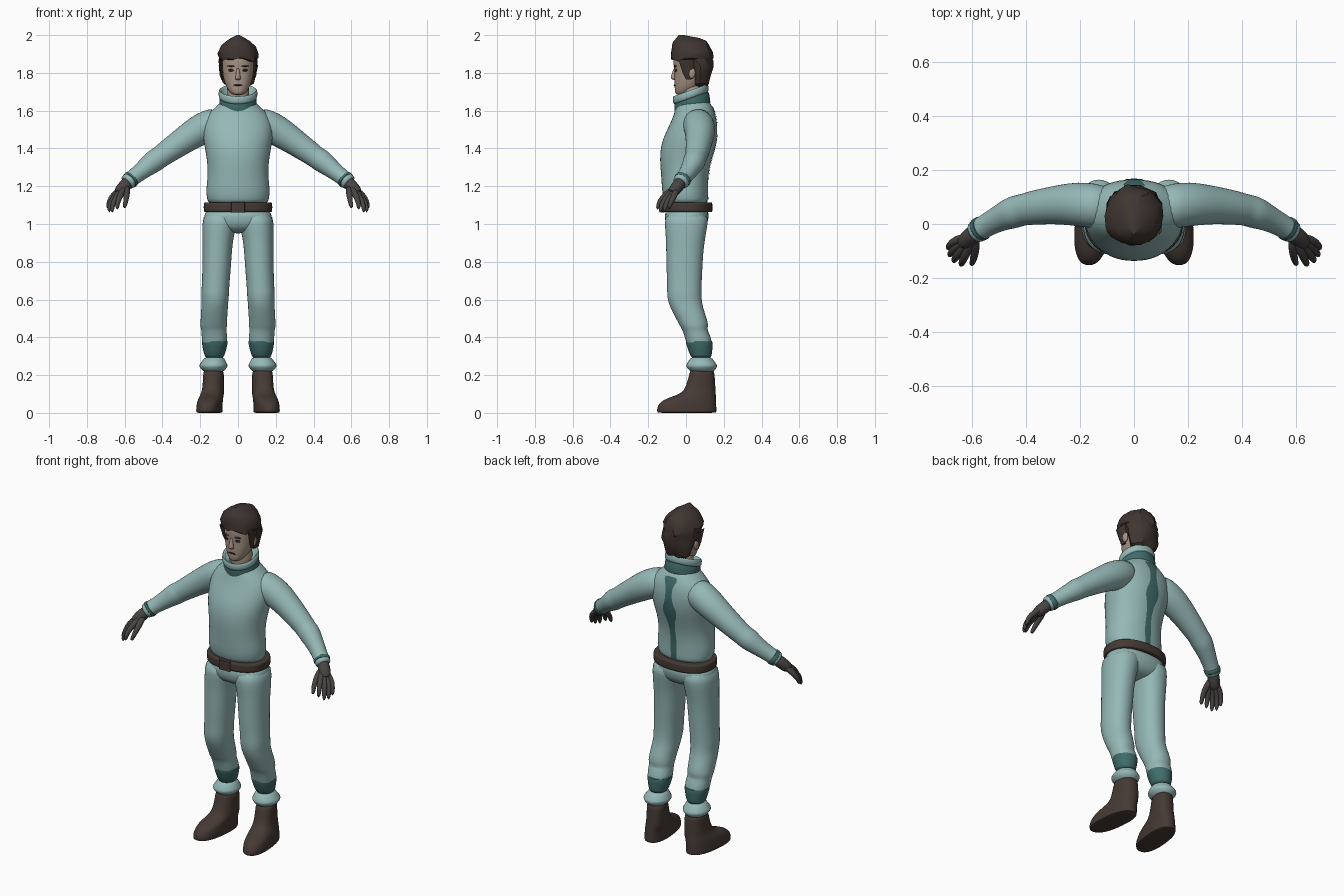
import bpy, bmesh, math, random
from mathutils import Vector

random.seed(4)


def material(name, rgb):
    m = bpy.data.materials.new(name)
    m.diffuse_color = (*rgb, 1)
    return m


CLOTH = material("pale_teal", (0.30, 0.48, 0.47))
TRIM = material("dark_teal", (0.05, 0.15, 0.145))
LEATHER = material("brown_leather", (0.06, 0.042, 0.034))
GLOVE = material("grey_glove", (0.065, 0.058, 0.055))
SKIN = material("skin", (0.40, 0.30, 0.24))
HAIR = material("hair", (0.05, 0.036, 0.03))
DARK = material("dark", (0.015, 0.012, 0.012))


def finish(name, bm, mat, mirror=False, subsurf=1, angle=50):
    bmesh.ops.recalc_face_normals(bm, faces=bm.faces)
    mesh = bpy.data.meshes.new(name)
    bm.to_mesh(mesh)
    bm.free()
    mesh.materials.append(mat)
    ob = bpy.data.objects.new(name, mesh)
    bpy.context.collection.objects.link(ob)
    bpy.ops.object.select_all(action='DESELECT')
    ob.select_set(True)
    bpy.context.view_layer.objects.active = ob
    bpy.ops.object.shade_smooth_by_angle(angle=math.radians(angle))
    if mirror:
        ob.modifiers.new("mirror", 'MIRROR').use_mirror_merge = False
    if subsurf:
        s = ob.modifiers.new("smooth", 'SUBSURF')
        s.levels = s.render_levels = subsurf
    return ob


def skin_rings(rings):
    """Bridge a list of point rings and cap both ends."""
    bm = bmesh.new()
    vs = [[bm.verts.new(p) for p in r] for r in rings]
    n = len(vs[0])
    for a, b in zip(vs, vs[1:]):
        for i in range(n):
            bm.faces.new((a[i], a[(i + 1) % n], b[(i + 1) % n], b[i]))
    bm.faces.new(vs[0])
    bm.faces.new(vs[-1])
    return bm


def loft(name, sections, mat, sides=20, power=2.0, warp=None, **kw):
    """Horizontal sections: (z, centre x, front y, back y, half width)."""
    rings = []
    for z, cx, y0, y1, rx in sections:
        ring = []
        for i in range(sides):
            t = 2 * math.pi * i / sides
            c, s = math.cos(t), math.sin(t)
            px = math.copysign(abs(c) ** (2 / power), c)
            py = math.copysign(abs(s) ** (2 / power), s)
            p = Vector((cx + rx * px, (y0 + y1) / 2 + (y1 - y0) / 2 * py, z))
            ring.append(warp(p) if warp else p)
        rings.append(ring)
    return finish(name, skin_rings(rings), mat, **kw)


def tube(name, path, mat, sides=14, **kw):
    """Round tube along points (x, y, z, radius)."""
    pts = [Vector(p[:3]) for p in path]
    rings = []
    for i, p in enumerate(path):
        d = pts[min(i + 1, len(pts) - 1)] - pts[max(i - 1, 0)]
        q = d.to_track_quat('Z', 'Y')
        rings.append([pts[i] + q @ Vector((p[3] * math.cos(a), p[3] * math.sin(a), 0))
                      for a in (2 * math.pi * k / sides for k in range(sides))])
    return finish(name, skin_rings(rings), mat, mirror=True, **kw)


def blob(name, loc, size, mat, mirror=True):
    bm = bmesh.new()
    bmesh.ops.create_uvsphere(bm, u_segments=12, v_segments=8, radius=1)
    for v in bm.verts:
        v.co = Vector(a * b for a, b in zip(v.co, size)) + Vector(loc)
    return finish(name, bm, mat, mirror=mirror, subsurf=0)


# Sweater body
torso = loft("sweater_body", [
    (1.10, 0, -.112, .115, .160), (1.13, 0, -.118, .117, .164), (1.17, 0, -.128, .117, .171),
    (1.23, 0, -.130, .117, .164), (1.30, 0, -.137, .125, .160), (1.38, 0, -.140, .148, .172),
    (1.45, 0, -.125, .166, .186), (1.52, 0, -.090, .168, .190), (1.57, 0, -.068, .160, .172),
    (1.605, 0, -.058, .148, .137), (1.63, 0, -.050, .135, .105), (1.66, 0, -.04, .12, .085)],
    CLOTH, sides=24, power=2.15)

# Sleeves with elbow folds, cuff rings
tube("sleeve", [
    (.09, .055, 1.545, .080), (.15, .068, 1.525, .085), (.21, .074, 1.494, .083),
    (.27, .072, 1.455, .075), (.33, .066, 1.413, .068), (.385, .058, 1.375, .063),
    (.415, .052, 1.352, .058), (.445, .044, 1.333, .062), (.475, .032, 1.309, .054),
    (.52, .010, 1.273, .046), (.555, -.010, 1.246, .042), (.585, -.029, 1.222, .045),
    (.592, -.033, 1.216, .038)], CLOTH, sides=18)
tube("sleeve_band", [(.560, -.013, 1.242, .042), (.562, -.014, 1.240, .047),
                     (.576, -.023, 1.229, .047), (.578, -.025, 1.227, .042)], TRIM, sides=18)

# Gloves: palm built from four overlapping fingers plus thumb
tube("glove_wrist", [(.575, -.023, 1.230, .033), (.595, -.038, 1.207, .034),
                     (.617, -.057, 1.183, .034), (.640, -.078, 1.157, .026)], GLOVE)
for label, knuckle, mid, tip in [
        ("index", (.622, -.112, 1.153), (.637, -.140, 1.120), (.640, -.152, 1.082)),
        ("middle", (.640, -.097, 1.147), (.663, -.127, 1.110), (.667, -.138, 1.066)),
        ("ring", (.654, -.079, 1.145), (.678, -.106, 1.108), (.682, -.117, 1.068)),
        ("little", (.664, -.060, 1.150), (.684, -.080, 1.118), (.688, -.090, 1.084))]:
    tube(label + "_finger", [(.598, -.045, 1.203, .020), (*knuckle, .0185), (*mid, .0145),
                             (*tip, .012), (tip[0], tip[1], tip[2] - .007, .006)], GLOVE, sides=8)
tube("thumb", [(.592, -.045, 1.200, .020), (.588, -.088, 1.168, .020), (.592, -.125, 1.130, .015),
               (.600, -.147, 1.094, .012), (.602, -.150, 1.086, .006)], GLOVE, sides=8)


# Tilted turtleneck collar
def tilt(p):
    p.z += 0.36 * (p.y - 0.025)
    return p


loft("collar_band", [(1.59, 0, -.054, .130, .096), (1.605, 0, -.058, .131, .102),
                     (1.635, 0, -.062, .127, .100), (1.672, 0, -.066, .122, .101),
                     (1.675, 0, -.05, .10, .08)], TRIM, warp=tilt)
loft("collar_rim", [(1.66, 0, -.062, .118, .097), (1.672, 0, -.069, .122, .104),
                    (1.700, 0, -.073, .120, .105), (1.712, 0, -.069, .115, .100),
                    (1.705, 0, -.058, .104, .088), (1.665, 0, -.05, .095, .080)],
     CLOTH, warp=tilt)

# Back stripe, wrapped onto the sweater
bm = bmesh.new()
rows = []
for z, w in [(1.65, .055), (1.62, .045), (1.58, .025), (1.53, .02), (1.49, .024), (1.44, .046),
             (1.40, .050), (1.36, .038), (1.31, .020), (1.26, .020), (1.21, .026), (1.16, .02), (1.10, .022)]:
    rows.append([bm.verts.new((w * k / 3, 0.19, z)) for k in range(-3, 4)])
for a, b in zip(rows, rows[1:]):
    for i in range(6):
        bm.faces.new((a[i], a[i + 1], b[i + 1], b[i]))
stripe = finish("back_stripe", bm, TRIM)
wrap = stripe.modifiers.new("wrap", 'SHRINKWRAP')
wrap.target, wrap.wrap_mode, wrap.offset = torso, 'ABOVE_SURFACE', 0.003

# Belt and buckle
loft("belt", [(1.063, 0, -.11, .125, .165), (1.063, 0, -.124, .138, .178),
              (1.066, 0, -.128, .141, .183), (1.111, 0, -.128, .141, .183),
              (1.114, 0, -.124, .138, .178), (1.114, 0, -.10, .12, .16)],
     LEATHER, sides=28, power=2.3)
loft("belt_buckle", [(1.060, 0, -.133, -.115, .036), (1.117, 0, -.133, -.115, .036)],
     LEATHER, power=6, subsurf=0)

# Trousers
loft("trouser_hips", [(1.09, 0, -.112, .122, .172), (1.04, 0, -.114, .122, .182),
                      (1.00, 0, -.110, .115, .182), (.970, 0, -.09, .095, .15),
                      (.950, 0, -.05, .06, .09)], CLOTH, power=2.4)
loft("trouser_leg", [
    (1.07, .092, -.110, .120, .090), (1.00, .097, -.115, .117, .093), (.93, .107, -.107, .103, .083),
    (.85, .110, -.106, .092, .078), (.75, .114, -.104, .087, .076), (.67, .119, -.100, .083, .073),
    (.63, .121, -.102, .083, .075), (.58, .122, -.094, .085, .070), (.53, .126, -.070, .100, .072),
    (.485, .128, -.046, .116, .070), (.455, .129, -.030, .118, .072), (.442, .128, -.020, .112, .066),
    (.40, .124, -.007, .134, .069), (.36, .124, .004, .138, .065), (.30, .125, .025, .134, .049)],
    CLOTH, power=2.2, mirror=True)
loft("shin_band", [(.384, .123, .010, .125, .06), (.384, .123, -.006, .141, .071),
                   (.36, .123, .001, .142, .068), (.295, .125, .024, .138, .053),
                   (.29, .125, .035, .125, .04)], TRIM, mirror=True)
loft("ankle_cuff", [(.30, .125, .026, .136, .050), (.275, .128, .012, .150, .063),
                    (.255, .130, -.002, .167, .078), (.243, .130, -.002, .168, .077),
                    (.222, .130, .018, .152, .058), (.215, .13, .03, .14, .045)],
     CLOTH, sides=14, mirror=True)


# Boots, toes turned slightly outward
def toe_out(p):
    p.x += 0.10 * (0.08 - p.y)
    return p


loft("boot", [
    (.235, .130, .025, .146, .050), (.21, .130, .018, .152, .055), (.14, .130, .000, .156, .056),
    (.105, .133, -.022, .158, .060), (.086, .137, -.075, .160, .063), (.068, .141, -.125, .161, .065),
    (.040, .143, -.152, .162, .067), (.014, .144, -.156, .163, .068), (.002, .144, -.153, .162, .067),
    (0, .144, -.148, .157, .062)], LEATHER, power=2.4, warp=toe_out, mirror=True)

# Neck and head
loft("neck", [(1.60, 0, -.03, .10, .062), (1.68, 0, -.03, .095, .060), (1.76, 0, -.03, .095, .060)], SKIN)
loft("head", [
    (1.683, 0, -.048, .00, .020), (1.690, 0, -.056, .03, .036), (1.705, 0, -.060, .05, .050),
    (1.735, 0, -.061, .08, .067), (1.77, 0, -.063, .10, .077), (1.80, 0, -.062, .11, .083),
    (1.825, 0, -.064, .12, .085), (1.87, 0, -.070, .12, .088), (1.91, 0, -.06, .11, .080),
    (1.94, 0, -.03, .08, .05)], SKIN, power=2.2)
loft("nose", [(1.762, 0, -.066, -.045, .012), (1.768, 0, -.080, -.045, .017), (1.778, 0, -.083, -.045, .014),
              (1.80, 0, -.074, -.045, .010), (1.828, 0, -.066, -.045, .010)], SKIN, sides=10)
blob("eye", (.035, -.053, 1.814), (.015, .009, .008), DARK)
blob("eyebrow", (.036, -.057, 1.836), (.021, .009, .004), HAIR)
blob("lips", (0, -.058, 1.735), (.024, .008, .004), DARK, mirror=False)
blob("ear", (.087, .030, 1.800), (.011, .020, .030), SKIN)


# Hair with a raised front and faceted locks
def ruffle(p):
    j = 0.006 if p.z < 1.97 else 0.0
    if p.y < -.03 and p.z < 1.9:
        p.z -= 0.35 * max(0, abs(p.x) - .04)
    return p + Vector(random.uniform(-j, j) for _ in range(3))


loft("hair", [
    (1.725, 0, .06, .108, .050), (1.745, 0, .035, .121, .078), (1.79, 0, .025, .132, .092),
    (1.835, 0, .000, .141, .100), (1.868, 0, -.055, .143, .102), (1.875, 0, -.079, .143, .105),
    (1.905, 0, -.082, .140, .106), (1.94, 0, -.079, .130, .090), (1.965, 0, -.070, .112, .066),
    (1.985, 0, -.052, .07, .036), (2.0, 0, -.040, -.01, .008)],
    HAIR, sides=18, warp=ruffle, subsurf=0, angle=30)
loft("sideburn", [(1.765, .083, .000, .03, .006), (1.80, .088, -.018, .035, .008),
                  (1.87, .094, -.04, .05, .010)], HAIR, sides=8, mirror=True, subsurf=0)
